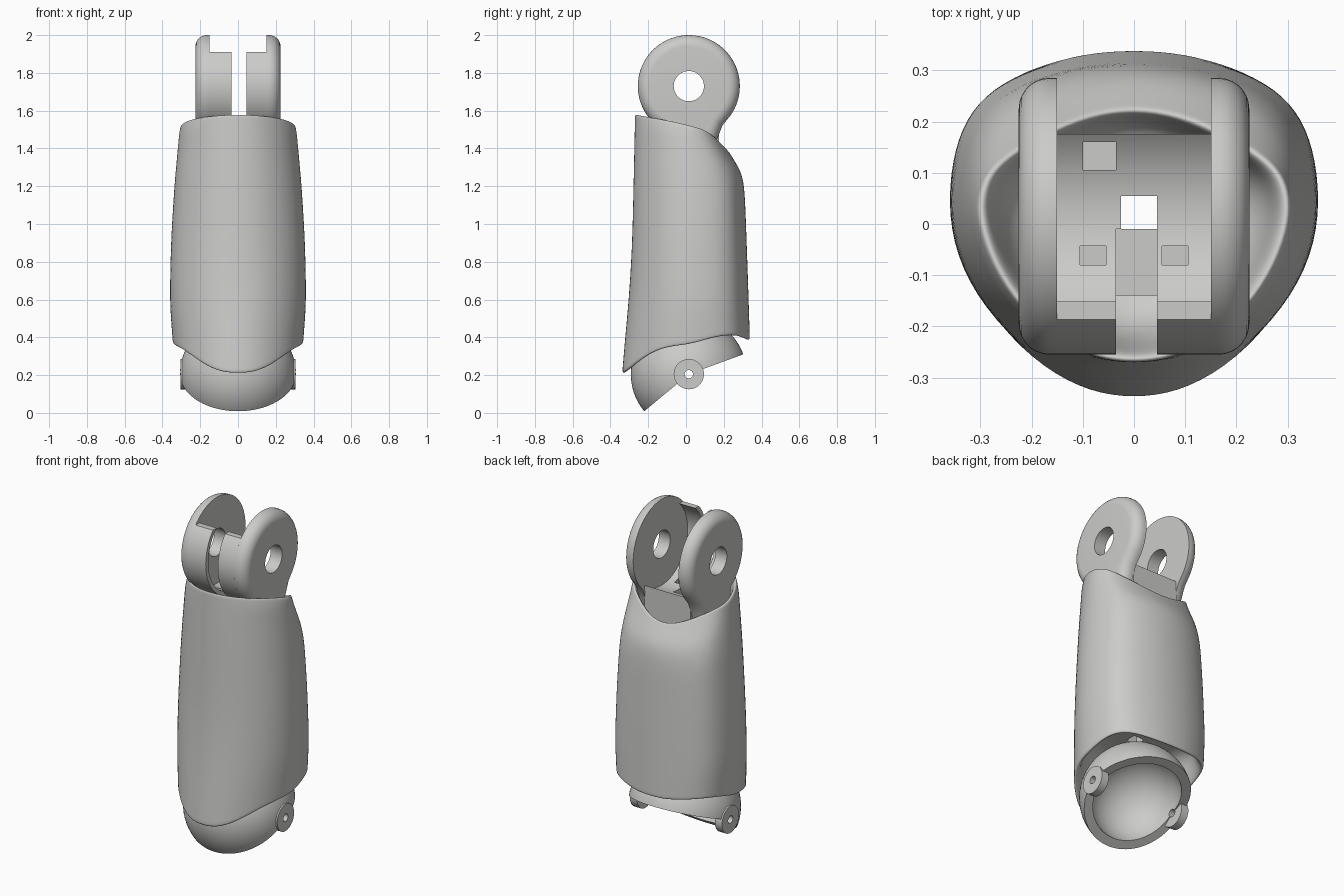
import bpy, bmesh, math
from mathutils import Vector, Matrix

if "Cube" in bpy.data.objects:
    bpy.data.objects.remove(bpy.data.objects["Cube"])

grey = bpy.data.materials.new("warm_grey")
grey.use_nodes = True
COLOR = (0.6, 0.6, 0.585, 1)
grey.diffuse_color = COLOR
grey.node_tree.nodes["Principled BSDF"].inputs["Base Color"].default_value = COLOR


def finish(name, bm):
    bmesh.ops.recalc_face_normals(bm, faces=bm.faces[:])
    me = bpy.data.meshes.new(name)
    bm.to_mesh(me)
    bm.free()
    me.materials.append(grey)
    ob = bpy.data.objects.new(name, me)
    bpy.context.collection.objects.link(ob)
    return ob


def bake(ob):
    """Apply all modifiers of an object."""
    dg = bpy.context.evaluated_depsgraph_get()
    me = bpy.data.meshes.new_from_object(ob.evaluated_get(dg))
    ob.modifiers.clear()
    ob.data = me


def cut(ob, *cutters):
    for c in cutters:
        m = ob.modifiers.new("cut", "BOOLEAN")
        m.operation, m.solver, m.object = "DIFFERENCE", "EXACT", c
    bake(ob)
    for c in cutters:
        bpy.data.objects.remove(c)


def smooth(ob, angle=35):
    bpy.ops.object.select_all(action="DESELECT")
    ob.select_set(True)
    bpy.context.view_layer.objects.active = ob
    bpy.ops.object.shade_smooth_by_angle(angle=math.radians(angle))


def prism(name, pts, x0, x1, round_x1=0):
    """Extrude a (y, z) profile from x0 to x1, optionally rounding the x1 rim."""
    bm = bmesh.new()
    a = [bm.verts.new((x0, y, z)) for y, z in pts]
    b = [bm.verts.new((x1, y, z)) for y, z in pts]
    bm.faces.new(a)
    end = bm.faces.new(b)
    for i in range(len(a)):
        j = (i + 1) % len(a)
        bm.faces.new((a[i], a[j], b[j], b[i]))
    if round_x1:
        bmesh.ops.recalc_face_normals(bm, faces=bm.faces[:])
        bmesh.ops.bevel(bm, geom=list(end.edges), offset=round_x1, segments=7,
                        profile=0.5, affect="EDGES", clamp_overlap=False)
    return finish(name, bm)


def box(x0, x1, y0, y1, z0, z1):
    return prism("cutter", [(y0, z0), (y1, z0), (y1, z1), (y0, z1)], x0, x1)


def arc(center, r, a0, a1, n):
    angles = [math.radians(a0 + (a1 - a0) * i / n) for i in range(n + 1)]
    return [(center[0] + r * math.cos(a), center[1] + r * math.sin(a)) for a in angles]


def disc(name, center, r, x0, x1):
    return prism(name, arc(center, r, 0, 352.5, 47), x0, x1)


def ball(name, center, r):
    bm = bmesh.new()
    bmesh.ops.create_uvsphere(bm, u_segments=64, v_segments=40, radius=r,
                              matrix=Matrix.Translation(center))
    return finish(name, bm)


def shaft():
    return box(-0.025, 0.045, -0.01, 0.055, 0.3, 1.8)


def lerp(table, z):
    z = min(max(z, table[0][0]), table[-1][0])
    for (z0, v0), (z1, v1) in zip(table, table[1:]):
        if z <= z1:
            return v0 + (v1 - v0) * (z - z0) / (z1 - z0)


# Sleeve: half outline from front to back (x, y, bottom edge, top edge)
HALF = [(0, -1, .21, 1.58), (.25, -.97, .213, 1.578), (.52, -.84, .25, 1.572),
        (.77, -.6, .315, 1.56), (.94, -.29, .352, 1.545), (1.01, .05, .36, 1.525),
        (.985, .38, .395, 1.51), (.91, .62, .41, 1.495), (.77, .79, .41, 1.47),
        (.56, .9, .4, 1.435), (.28, .98, .387, 1.395), (0, 1, .385, 1.38)]
OUTLINE = HALF + [(-x, y, b, t) for x, y, b, t in HALF[-2:0:-1]]
WIDTH = [(.2, .335), (.4, .348), (.6, .363), (.9, .356), (1.2, .338), (1.5, .31), (1.58, .285)]
FRONT = [(.2, .342), (.4, .325), (.6, .305), (.9, .287), (1.58, .272)]
BACK = [(.2, .34), (.4, .34), (.8, .327), (1.2, .312), (1.27, .298), (1.38, .23),
        (1.47, .18), (1.56, .16)]


def ring(t, scale=1, z_fix=None, dz=0):
    out = []
    for x, y, b, top in OUTLINE:
        z = b + (top - b) * t
        depth = lerp(FRONT, z) if y < 0 else lerp(BACK, z)
        out.append(Vector((x * lerp(WIDTH, z) * scale, y * depth * scale,
                           z + dz if z_fix is None else z_fix)))
    return out


rings = [ring(0, .2, .56), ring(0, .8, .56), ring(0, .87, dz=.07), ring(0, .94)]
rings += [ring(t) for t in (0, .02, .08, .18, .32, .48, .62, .74, .84, .9, .95, .985, 1)]
rings += [ring(1, .95), ring(1, .9, dz=-.05), ring(1, .8, 1.28), ring(1, .2, 1.26)]
bm = bmesh.new()
loops = [[bm.verts.new(p) for p in r] for r in rings]
for lo, hi in zip(loops, loops[1:]):
    for i in range(len(lo)):
        j = (i + 1) % len(lo)
        bm.faces.new((lo[i], lo[j], hi[j], hi[i]))
bm.faces.new(loops[0])
bm.faces.new(loops[-1])
sleeve = finish("sleeve", bm)
sub = sleeve.modifiers.new("smooth", "SUBSURF")
sub.levels = sub.render_levels = 2
bake(sleeve)
cut(sleeve, shaft())
smooth(sleeve, 50)

# Fork ears with a rounded outer rim and a pin hole
PIN = (0.015, 1.73)
ear_profile = arc(PIN, .27, -35, 235, 54) + [(-.14, 1.24), (.13, 1.24), (.15, 1.4),
                                            (.168, 1.46), (.195, 1.525)]
for side, label in ((1, "left"), (-1, "right")):
    ear = prism(label + "_ear", ear_profile, side * .15, side * .225, .06)
    cut(ear, disc("cutter", PIN, .08, -.5, .5))
    smooth(ear)

# Curved saddle between the ears, with slot, shaft and small pockets
top_out = 180 - math.degrees(math.asin(.18 / .27))
top_in = 180 - math.degrees(math.asin(.18 / .245))
saddle = prism("fork_saddle",
               arc(PIN, .27, top_out, 235, 24) + [(-.14, 1.24), (.175, 1.24)]
               + arc(PIN, .245, 311, top_in, 48), -.152, .152)
pockets = [box(x - .025, x + .025, -.08, -.043, 1.47, 1.6) for x in (-.08, .08)]
cut(saddle, box(-.035, .045, -.4, -.01, 1.4, 2), shaft(),
    box(-.1, -.035, .105, .16, 1.4, 1.6), *pockets)
smooth(saddle)

# Hollow ball cup, opened by a wedge
HUB = (0.015, 0.205)
cup = ball("ball_cup", (0, *HUB), .307)
wedge = prism("cutter", [HUB] + arc(HUB, .9, 20, -140.3, 6), -.6, .6)
cut(cup, ball("cutter", (0, *HUB), .255), wedge, shaft())
smooth(cup)

# Pivot lugs on the cup
for side, label in ((1, "left"), (-1, "right")):
    lug = disc(label + "_lug", HUB, .08, side * .258, side * .305)
    cut(lug, disc("cutter", HUB, .022, -.5, .5))
    smooth(lug)
    cut(cup, disc("cutter", HUB, .022, side * .2, side * .5))
smooth(cup)
